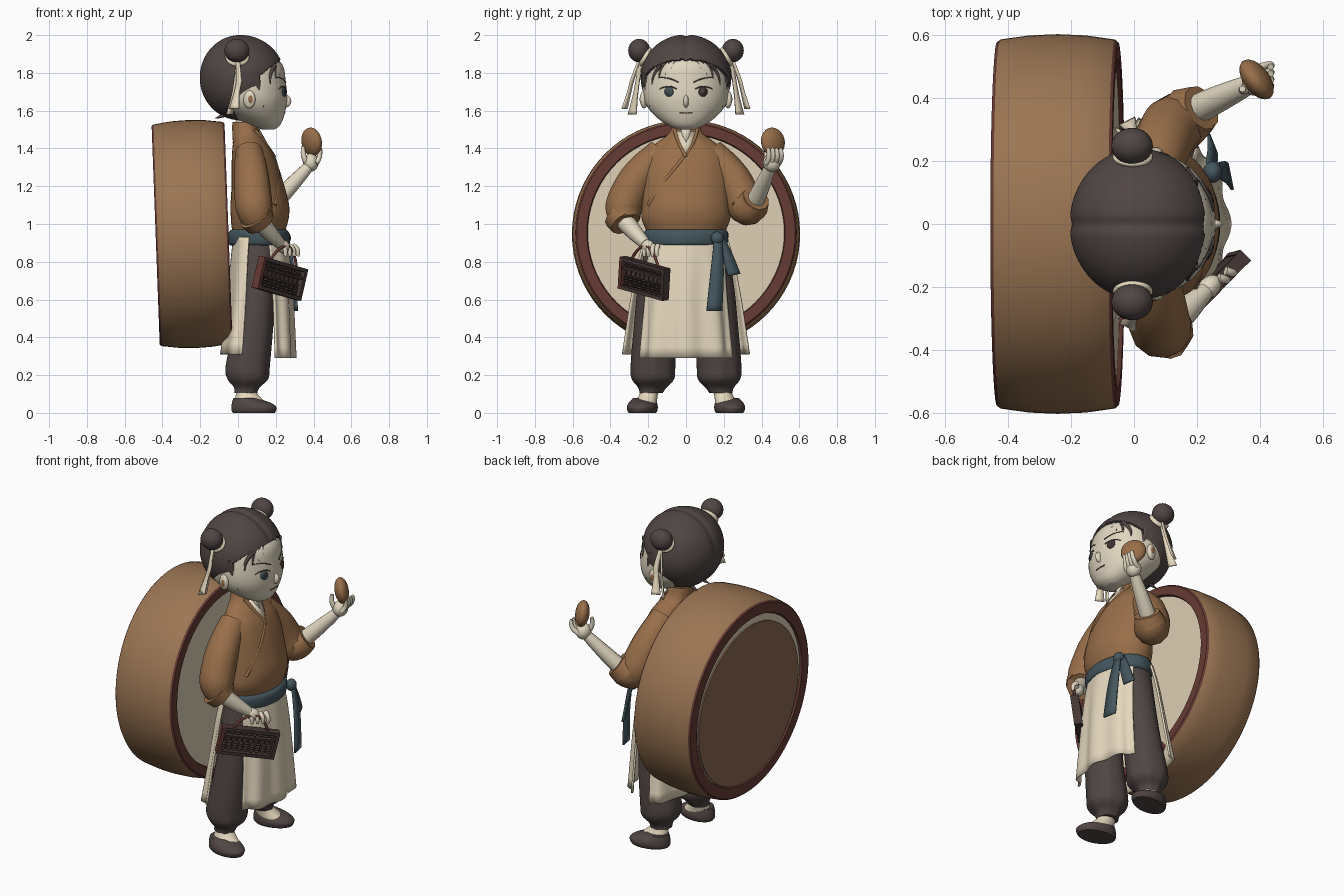
import bpy, bmesh, math
from mathutils import Vector, Matrix, Euler

if "Cube" in bpy.data.objects:
    bpy.data.objects.remove(bpy.data.objects["Cube"])
parts = []
SIDES = (("right", -1), ("left", 1))


def material(name, rgb):
    m = bpy.data.materials.new(name)
    col = [((c / 255 + 0.055) / 1.055) ** 2.4 for c in rgb] + [1]
    m.use_nodes = True
    m.diffuse_color = col
    m.node_tree.nodes["Principled BSDF"].inputs["Base Color"].default_value = col
    return m


HAIR = material("charcoal", (80, 70, 68))
JACKET = material("tan cloth", (153, 111, 74))
SKIN = material("skin", (224, 214, 192))
CREAM = material("cream cloth", (230, 216, 190))
DRUM = material("drum wood", (156, 118, 84))
RED = material("dark red", (102, 58, 52))
BLUE = material("slate blue", (68, 86, 94))
BROWN = material("back panel brown", (140, 104, 80))
WOOD = material("abacus wood", (70, 56, 53))
HIDE = material("drum skin", (220, 205, 179))


def finish(name, mesh, *mats):
    ob = bpy.data.objects.new(name, mesh)
    bpy.context.collection.objects.link(ob)
    for m in mats:
        mesh.materials.append(m)
    parts.append(ob)
    return ob


def from_bm(name, bm, *mats):
    bmesh.ops.recalc_face_normals(bm, faces=bm.faces)
    mesh = bpy.data.meshes.new(name)
    bm.to_mesh(mesh)
    bm.free()
    return finish(name, mesh, *mats)


def thicken(ob, t):
    mod = ob.modifiers.new("thickness", "SOLIDIFY")
    mod.thickness, mod.offset = t, 0


def spline(rows, k=4):
    # Smooth resampling of a list of equal-length rows
    r = [rows[0], *rows, rows[-1]]
    out = []
    for a, b, c, d in zip(r, r[1:], r[2:], r[3:]):
        for j in range(k):
            t = j / k
            out.append([0.5 * (2*q + (s-p)*t + (2*p-5*q+4*s-u)*t*t + (3*q-p-3*s+u)*t**3)
                        for p, q, s, u in zip(a, b, c, d)])
    return out + [list(rows[-1])]


def loft(name, rings, mat, arc=None, fold=0.0, waves=9, n=48):
    # Rings are (z, centre x, centre y, radius x, radius y); arc gives an open sheet
    bm = bmesh.new()
    rows, rings = [], spline(rings)
    for i, (z, cx, cy, rx, ry) in enumerate(rings):
        row = []
        for j in range(n + 1 if arc else n):
            t = math.radians(arc[0] + (arc[1]-arc[0])*j/n) if arc else math.tau*j/n
            f = 1 + fold * i / len(rings) * math.cos(waves * t)
            row.append(bm.verts.new((cx + rx*f*math.cos(t), cy + ry*f*math.sin(t), z)))
        rows.append(row)
    for a, b in zip(rows, rows[1:]):
        for j in range(n):
            k = (j + 1) % len(a)
            bm.faces.new((a[j], a[k], b[k], b[j]))
    if not arc:
        bm.faces.new(rows[0])
        bm.faces.new(rows[-1])
    ob = from_bm(name, bm, mat)
    if arc:
        thicken(ob, 0.012)
    return ob


def ball(name, loc, size, mat, rot=(0, 0, 0), seg=32):
    bm = bmesh.new()
    bmesh.ops.create_uvsphere(bm, u_segments=seg, v_segments=seg // 2, radius=1)
    bm.transform(Matrix.LocRotScale(Vector(loc), Euler(rot), Vector(size)))
    return from_bm(name, bm, mat)


def tube(name, pts, radii, mat, matrix=None):
    cu = bpy.data.curves.new(name, "CURVE")
    cu.dimensions, cu.bevel_depth, cu.bevel_resolution, cu.use_fill_caps = "3D", 1, 4, True
    sp = cu.splines.new("NURBS")
    sp.points.add(len(pts) - 1)
    for p, co, r in zip(sp.points, pts, radii):
        p.co, p.radius = (*co, 1), r
    sp.order_u, sp.use_endpoint_u, sp.resolution_u = 3, True, 6
    tmp = bpy.data.objects.new(name + "_path", cu)
    mesh = bpy.data.meshes.new_from_object(tmp)
    bpy.data.objects.remove(tmp)
    mesh.materials.clear()
    if matrix:
        mesh.transform(matrix)
    return finish(name, mesh, mat)


def strip(name, pts, widths, across, mat):
    bm = bmesh.new()
    across = Vector(across).normalized()
    rows = []
    for *p, w in spline([(*p, w) for p, w in zip(pts, widths)]):
        rows.append([bm.verts.new(Vector(p) + across * w * s / 2) for s in (-1, 1)])
    for a, b in zip(rows, rows[1:]):
        bm.faces.new((a[0], a[1], b[1], b[0]))
    thicken(from_bm(name, bm, mat), 0.01)


def front_x(rings, y, z):
    for a, b in zip(rings, rings[1:]):
        if a[0] <= z <= b[0]:
            t = (z - a[0]) / (b[0] - a[0])
            _, cx, _, rx, ry = [p + (q - p) * t for p, q in zip(a, b)]
            return cx + rx * math.sqrt(max(0, 1 - (y / ry) ** 2))


def on_front(rings, pts, lift=0.004):
    return [(front_x(rings, y, z) + lift, y, z) for y, z in pts]


def decal(name, rings, outline, mat):
    bm = bmesh.new()
    mid = [sum(c) / len(outline) for c in zip(*outline)]
    vs = [bm.verts.new(p) for p in on_front(rings, outline)]
    hub = bm.verts.new(on_front(rings, [mid])[0])
    for a, b in zip(vs, vs[1:] + vs[:1]):
        bm.faces.new((hub, a, b))
    thicken(from_bm(name, bm, mat), 0.004)


# Drum: profile turned about x, coloured by radius and depth
profile = [(-.18, 0), (-.18, .51), (-.193, .515), (-.193, .578), (-.183, .587), (-.09, .6), (0, .604),
           (.09, .6), (.183, .587), (.193, .578), (.193, .525), (.18, .52), (.18, 0)]
bm = bmesh.new()
vs = [bm.verts.new((x, 0, r)) for x, r in profile]
es = [bm.edges.new(p) for p in zip(vs, vs[1:])]
bmesh.ops.spin(bm, geom=vs + es, cent=(0, 0, 0), axis=(1, 0, 0), angle=math.tau, steps=72, use_merge=True)
bmesh.ops.remove_doubles(bm, verts=bm.verts, dist=0.0005)
for f in bm.faces:
    far = max(math.hypot(v.co.y, v.co.z) for v in f.verts)
    deep = max(abs(v.co.x) for v in f.verts)
    f.material_index = 2 if deep < .182 and far < .523 else 1 if deep > .185 else 0
place = Matrix.Translation((-.243, 0, .947)) @ Matrix.Rotation(-.037, 4, "Y")
bm.transform(place)
from_bm("drum", bm, DRUM, RED, HIDE)
bm = bmesh.new()
bmesh.ops.create_cone(bm, cap_ends=True, segments=64, radius1=.488, radius2=.488, depth=.008)
bm.transform(place @ Matrix.Translation((-.184, 0, -.022)) @ Matrix.Rotation(math.pi / 2, 4, "Y"))
from_bm("drum_back_panel", bm, BROWN)

# Head and face
head = [(1.5, .16, 0, .03, .045), (1.52, .145, 0, .075, .09), (1.56, .11, 0, .13, .15),
        (1.62, .07, 0, .185, .205), (1.68, .055, 0, .205, .225), (1.76, .04, 0, .212, .225),
        (1.84, .045, 0, .192, .2), (1.9, .04, 0, .135, .15), (1.95, .03, 0, .04, .05)]
loft("head", head, SKIN)
ball("nose", (.25, 0, 1.65), (.032, .015, .034), SKIN, (0, .25, 0))
tube("mouth", on_front(head, [(-.035, 1.587), (0, 1.589), (.035, 1.587)], .003), [.003] * 3, RED)
for side, s in SIDES:
    def ellipse(ry, rz, cz):
        return [(s*.09 + ry*math.cos(a*math.tau/20), cz + rz*math.sin(a*math.tau/20)) for a in range(20)]
    decal(side + "_eye", head, ellipse(.023, .026, 1.7), BLUE if s < 0 else WOOD)
    ball(side + "_pupil", on_front(head, [(s*.088, 1.702)])[0], (.005, .01, .012), HAIR)
    tube(side + "_lash", on_front(head, [(s*.05, 1.715), (s*.09, 1.74), (s*.14, 1.715)]), [.003, .005, .002], HAIR)
    tube(side + "_brow", on_front(head, [(s*.04, 1.75), (s*.09, 1.778), (s*.14, 1.775)]), [.003, .004, .002], HAIR)
    ball(side + "_ear", (.06, s*.222, 1.66), (.033, .02, .048), SKIN, (0, 0, s*.3))
    ball(side + "_ear_hollow", (.064, s*.235, 1.66), (.016, .01, .026), JACKET, (0, 0, s*.3))

# Hair with centre parting and a face opening
bm = bmesh.new()
bmesh.ops.create_uvsphere(bm, u_segments=128, v_segments=96, radius=1)
for v in bm.verts:
    v.co *= 1 - .035 * math.exp(-(v.co.y / .08) ** 2)
    v.co = Vector((.012 + v.co.x * (.238 if v.co.x > 0 else .217), v.co.y*.24, 1.775 + v.co.z*.228))
    if v.co.x > .115 + max(0, v.co.z - 1.78) * 1.25:
        v.co = Vector((0, 0, 1.775)).lerp(v.co, .84)
from_bm("hair", bm, HAIR)
for side, s in SIDES:
    for i, locks in enumerate(([(.015, 1.88), (.06, 1.87), (.08, 1.82)], [(.05, 1.88), (.095, 1.86), (.11, 1.79)],
                               [(.09, 1.87), (.135, 1.83), (.145, 1.77)], [(.13, 1.84), (.175, 1.8), (.18, 1.74)])):
        tube(f"{side}_fringe_{i}", on_front(head, [(s*y, z) for y, z in locks], .003), [.014, .012, .002], HAIR)
    tube(side + "_sideburn", [(.085, s*.2, 1.8), (.1, s*.2, 1.72), (.135, s*.192, 1.62)], [.03, .026, .002], HAIR)
    tube(side + "_nape_lock", [(-.04, s*.05, 1.6), (-.08, s*.05, 1.57), (-.12, s*.06, 1.56)], [.02, .012, .002], HAIR)
    ball(side + "_hair_bun", (-.006, s*.248, 1.918), (.066, .058, .062), HAIR)
    ball(side + "_bun_tie", (-.004, s*.214, 1.885), (.064, .022, .056), CREAM, (s*.5, 0, 0))
    strip(side + "_ribbon_outer", [(0, s*.25, 1.86), (.005, s*.285, 1.76), (-.005, s*.3, 1.7), (-.02, s*.325, 1.61)],
          [.02, .03, .03, .055], (1, s*.5, 0), CREAM)
    strip(side + "_ribbon_inner", [(0, s*.24, 1.86), (-.02, s*.265, 1.7), (-.045, s*.285, 1.58)],
          [.02, .025, .05], (.6, -s, 0), CREAM)
tube("neck", [(.03, 0, 1.42), (.04, 0, 1.5), (.055, 0, 1.6)], [.06, .056, .06], SKIN)

# Jacket body, collar and wrap edge
torso = [(.92, .11, 0, .13, .2), (.97, .11, 0, .142, .213), (1.03, .115, 0, .153, .235), (1.1, .115, 0, .155, .233),
         (1.2, .105, 0, .14, .228), (1.3, .09, 0, .125, .222), (1.38, .075, 0, .107, .2),
         (1.43, .06, 0, .088, .155), (1.48, .043, 0, .074, .09), (1.54, .033, 0, .064, .066)]
loft("jacket", torso, JACKET, fold=.012, waves=11)
decal("inner_collar", torso, [(-.05, 1.49), (0, 1.49), (.05, 1.49), (.03, 1.42), (0, 1.36), (-.03, 1.42)], CREAM)
decal("throat", torso, [(-.035, 1.53), (0, 1.53), (.035, 1.53), (.02, 1.47), (0, 1.43), (-.02, 1.47)], SKIN)
tube("wrap_edge", on_front(torso, [(.06, 1.5), (.04, 1.42), (-.03, 1.33), (-.12, 1.22), (-.2, 1.1)], 0), [.01] * 5, JACKET)
tube("under_edge", on_front(torso, [(-.06, 1.5), (-.04, 1.42), (0, 1.355)], 0), [.01] * 3, JACKET)

# Sleeves, forearms and hands
tube("right_sleeve", [(.06, -.13, 1.38), (.07, -.24, 1.28), (.08, -.32, 1.13), (.09, -.335, 1.06), (.115, -.32, 1.01)],
     [.075, .093, .1, .098, .08], JACKET)
tube("left_sleeve", [(.06, .13, 1.38), (.08, .23, 1.28), (.11, .3, 1.14), (.14, .32, 1.08), (.185, .35, 1.1), (.215, .37, 1.13)],
     [.075, .093, .1, .098, .09, .07], JACKET)
tube("right_cuff", [(.09, -.345, 1.045), (.12, -.32, 1.005)], [.094, .083], JACKET)
tube("left_cuff", [(.17, .345, 1.095), (.215, .37, 1.135)], [.092, .075], JACKET)
tube("right_forearm", [(.1, -.335, 1.03), (.16, -.28, .96), (.225, -.215, .895)], [.052, .047, .03], SKIN)
tube("left_forearm", [(.18, .355, 1.1), (.27, .4, 1.19), (.37, .445, 1.3)], [.048, .046, .03], SKIN)
ball("right_palm", (.24, -.2, .88), (.045, .032, .035), SKIN, (0, .5, .8))
ball("left_palm", (.385, .455, 1.325), (.042, .047, .048), SKIN)
for i in range(4):
    d = i * .022
    tube(f"right_finger_{i}", [(.225 + d, -.215 + d, .885), (.26 + d, -.225 + d, .87), (.25 + d, -.22 + d, .83)],
         [.014, .014, .009], SKIN)
    tube(f"left_finger_{i}", [(.385 + d*.4, .49 - d, 1.32), (.445 - d*.1, .515 - d, 1.35), (.435, .5 - d, 1.4)],
         [.014, .014, .01], SKIN)
tube("left_thumb", [(.37, .44, 1.32), (.34, .42, 1.35), (.345, .43, 1.41)], [.016, .016, .01], SKIN)
ball("flat_bun", (.39, .46, 1.435), (.04, .073, .076), JACKET, (0, -.15, .64))

# Sash with two tails
loft("sash", [(.885, .11, 0, .148, .205), (.9, .11, 0, .162, .22), (.95, .11, 0, .163, .224), (.97, .11, 0, .145, .212)], BLUE)
ball("sash_knot", (.25, .165, .925), (.03, .034, .035), BLUE)
strip("sash_tail_long", [(.26, .17, .93), (.29, .165, .75), (.305, .15, .54)], [.04, .07, .085], (-.2, 1, 0), BLUE)
strip("sash_tail_short", [(.24, .18, .93), (.25, .22, .83), (.25, .255, .73)], [.04, .06, .07], (-.4, 1, .2), BLUE)

# Apron panels, open at the sides
loft("front_apron", [(.94, .11, 0, .14, .2), (.8, .125, 0, .143, .215), (.6, .14, 0, .143, .23), (.29, .15, 0, .145, .262)],
     CREAM, (-70, 70), .07)
loft("back_apron", [(.93, .06, 0, .08, .215), (.8, .05, 0, .085, .25), (.6, .04, 0, .09, .29), (.31, .02, 0, .11, .335)],
     CREAM, (90, 270), .04)

# Trousers, ankles and shoes
for side, s in SIDES:
    loft(side + "_trouser", [(.93, .1, s*.1, .11, .1), (.7, .1, s*.14, .1, .11), (.45, .08, s*.165, .105, .112),
         (.25, .05, s*.175, .117, .118), (.18, .05, s*.175, .108, .112), (.135, .045, s*.178, .068, .075),
         (.105, .04, s*.185, .06, .06)], HAIR, fold=.03, waves=7)
    loft(side + "_ankle", [(.12, .04, s*.19, .05, .048), (.09, .05, s*.2, .062, .05), (.05, .07, s*.215, .085, .06)], CREAM)
    shoe = loft(side + "_shoe", [(0, .055, 0, .112, .07), (.012, .055, 0, .119, .077), (.032, .055, 0, .12, .08),
                (.055, .04, 0, .102, .073), (.078, .005, 0, .06, .058)], HAIR)
    shoe.data.transform(Matrix.Translation((.03, s*.22, 0)) @ Matrix.Rotation(s*.2, 4, "Z"))

# Abacus: frame, rods, beads and handle
place = Matrix.Translation((.222, -.222, .712)) @ Euler((.12, .2, .8)).to_matrix().to_4x4()


def bar(name, loc, size, mat):
    bm = bmesh.new()
    bmesh.ops.create_cube(bm, size=1)
    bm.transform(place @ Matrix.LocRotScale(Vector(loc), None, Vector(size)))
    from_bm(name, bm, mat)


for label, s in (("low", -1), ("high", 1)):
    bar(f"abacus_{label}_rail", (0, 0, s*.076), (.33, .046, .02), WOOD)
    bar(f"abacus_{label}_end", (s*.158, 0, 0), (.02, .048, .172), RED if s < 0 else WOOD)
bar("abacus_divider", (0, 0, .03), (.31, .034, .012), WOOD)
bar("abacus_backing", (0, .016, 0), (.31, .01, .15), WOOD)
for i in range(9):
    x = (i - 4) * .033
    tube(f"abacus_rod_{i}", [(x, 0, -.07), (x, 0, .07)], [.003] * 2, RED, place)
    for j, z in enumerate((-.058, -.043, -.028, -.013, .048)):
        ball(f"abacus_bead_{i}_{j}", place @ Vector((x, 0, z)), (.013, .013, .007), WOOD, seg=12)
tube("abacus_handle", [(-.1, 0, .08), (-.08, 0, .13), (0, 0, .19), (.08, 0, .13), (.1, 0, .08)], [.008] * 5, RED, place)

# Smooth shading with sharp edges kept
bpy.ops.object.select_all(action="DESELECT")
for ob in parts:
    ob.select_set(True)
bpy.context.view_layer.objects.active = parts[0]
bpy.ops.object.shade_smooth_by_angle(angle=math.radians(40))
